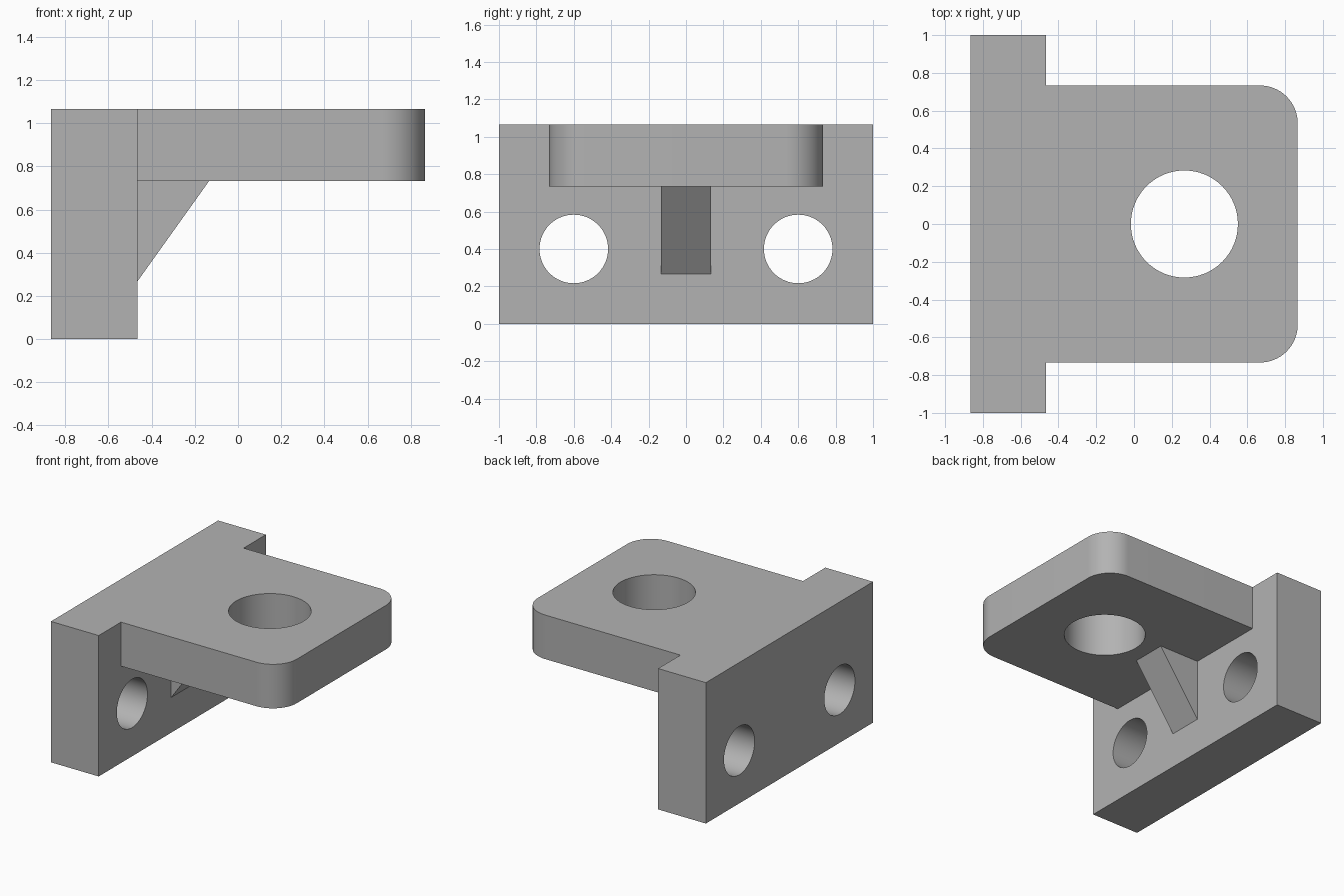
import bpy, bmesh, math
from mathutils import Vector

if "Cube" in bpy.data.objects:
    bpy.data.objects.remove(bpy.data.objects["Cube"], do_unlink=True)

U = 1 / 15  # design module

grey = bpy.data.materials.new("plain grey")
grey.use_nodes = True
colour = (0.45, 0.45, 0.45, 1)
grey.diffuse_color = colour
grey.node_tree.nodes["Principled BSDF"].inputs["Base Color"].default_value = colour


def prism(name, outline, axis, low, high):
    """Extrude a flat outline, given in modules, along the named axis."""
    place = {"x": lambda a, b, c: (c, a, b),
             "y": lambda a, b, c: (a, c, b),
             "z": lambda a, b, c: (a, b, c)}[axis]
    bm = bmesh.new()
    face = bm.faces.new([bm.verts.new(Vector(place(a, b, low)) * U) for a, b in outline])
    new = bmesh.ops.extrude_face_region(bm, geom=[face])["geom"]
    shift = Vector(place(0, 0, high - low)) * U
    bmesh.ops.translate(bm, vec=shift, verts=[v for v in new if isinstance(v, bmesh.types.BMVert)])
    bmesh.ops.recalc_face_normals(bm, faces=bm.faces)
    mesh = bpy.data.meshes.new(name)
    bm.to_mesh(mesh)
    bm.free()
    mesh.materials.append(grey)
    obj = bpy.data.objects.new(name, mesh)
    bpy.context.collection.objects.link(obj)
    return obj


def arc(cx, cy, r, start, end, steps):
    angles = [math.radians(start + (end - start) * i / steps) for i in range(steps + 1)]
    return [(cx + r * math.cos(t), cy + r * math.sin(t)) for t in angles]


def circle(cx, cy, r):
    return arc(cx, cy, r, 0, 360, 64)[:-1]


def combine(target, other, operation):
    """Apply a boolean and discard the helper solid."""
    mod = target.modifiers.new(operation.lower(), "BOOLEAN")
    mod.operation, mod.solver, mod.object = operation, "EXACT", other
    bpy.context.view_layer.objects.active = target
    bpy.ops.object.modifier_apply(modifier=mod.name)
    bpy.data.objects.remove(other, do_unlink=True)


# Upright mounting plate
bracket = prism("mounting_bracket", [(-15, 0), (15, 0), (15, 16), (-15, 16)], "x", -13, -7)

# Shelf with rounded outer corners, rooted inside the plate
shelf_outline = ([(-9, -11)] + arc(10, -8, 3, -90, 0, 16)
                 + arc(10, 8, 3, 0, 90, 16) + [(-9, 11)])
combine(bracket, prism("shelf", shelf_outline, "z", 11, 16), "UNION")

# Triangular gusset, rooted inside the plate and the shelf
gusset_outline = [(-7, 4), (-2, 11), (-2, 12), (-8, 12), (-8, 4)]
combine(bracket, prism("gusset", gusset_outline, "y", -2, 2), "UNION")

# Shelf hole and the pair of bolt holes
combine(bracket, prism("shelf_hole", circle(4, 0, 4.25), "z", 10, 17), "DIFFERENCE")
for side in (-1, 1):
    combine(bracket, prism("bolt_hole", circle(side * 9, 6, 2.75), "x", -14, -6), "DIFFERENCE")

# Smooth curved walls, keep hard edges crisp
bpy.ops.object.select_all(action="DESELECT")
bracket.select_set(True)
bpy.context.view_layer.objects.active = bracket
bpy.ops.object.shade_smooth_by_angle(angle=math.radians(30))
